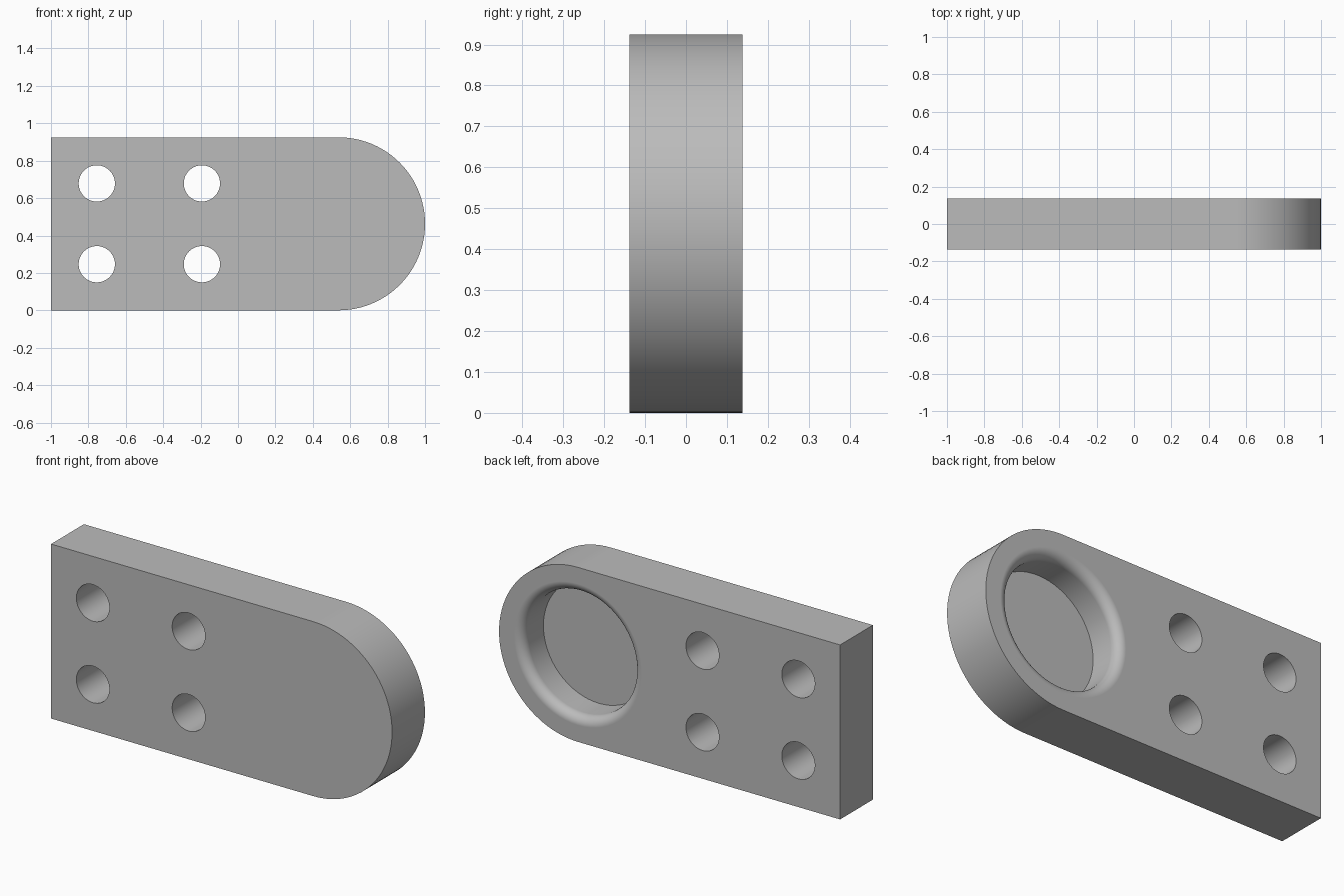
import bpy, bmesh, math
from mathutils import Matrix, Vector

cube = bpy.data.objects.get("Cube")
if cube:
    bpy.data.objects.remove(cube, do_unlink=True)

HALF_T = 0.1375            # half the plate thickness
R = 0.4625                 # radius of the rounded end
CX = 1 - R                 # centre of the rounded end and pocket
POCKET_R, POCKET_D, LIP = 0.325, 0.175, 0.05
HOLE_R = 0.097

grey = bpy.data.materials.new("plain_grey")
grey.use_nodes = True
colour = (0.5, 0.5, 0.5, 1)
grey.diffuse_color = colour
grey.node_tree.nodes["Principled BSDF"].inputs["Base Color"].default_value = colour


def make_object(name, bm):
    bmesh.ops.recalc_face_normals(bm, faces=bm.faces)
    mesh = bpy.data.meshes.new(name)
    bm.to_mesh(mesh)
    bm.free()
    mesh.materials.append(grey)
    obj = bpy.data.objects.new(name, mesh)
    bpy.context.collection.objects.link(obj)
    return obj


def cut(target, cutter):
    mod = target.modifiers.new("cut", 'BOOLEAN')
    mod.operation, mod.solver, mod.object = 'DIFFERENCE', 'EXACT', cutter
    bpy.context.view_layer.objects.active = target
    bpy.ops.object.modifier_apply(modifier=mod.name)
    bpy.data.objects.remove(cutter, do_unlink=True)


# Plate: straight bar with one fully rounded end
bm = bmesh.new()
steps = 48
outline = [(-1, 2 * R), (-1, 0)]
for i in range(steps + 1):
    a = math.pi * (i / steps - 0.5)
    outline.append((CX + R * math.cos(a), R + R * math.sin(a)))
face = bm.faces.new([bm.verts.new((x, -HALF_T, z)) for x, z in outline])
side = bmesh.ops.extrude_face_region(bm, geom=[face])["geom"]
bmesh.ops.translate(bm, vec=(0, 2 * HALF_T, 0),
                    verts=[v for v in side if isinstance(v, bmesh.types.BMVert)])
plate = make_object("mounting_plate", bm)

# Four through holes
for x in (-0.755, -0.193):
    for dz in (-0.216, 0.216):
        bm = bmesh.new()
        bmesh.ops.create_cone(
            bm, cap_ends=True, segments=48, radius1=HOLE_R, radius2=HOLE_R, depth=1,
            matrix=Matrix.Translation((x, 0, R + dz)) @ Matrix.Rotation(math.pi / 2, 4, 'X'))
        cut(plate, make_object("hole_cutter", bm))

# Blind round pocket in the back with a rounded lip, revolved from a profile
floor = HALF_T - POCKET_D
profile = [(0, floor), (POCKET_R, floor)]
for i in range(9):
    a = math.pi / 2 * i / 8
    profile.append((POCKET_R + LIP * (1 - math.cos(a)), HALF_T - LIP * (1 - math.sin(a))))
profile += [(POCKET_R + LIP, HALF_T + 0.1), (0, HALF_T + 0.1)]
bm = bmesh.new()
verts = [bm.verts.new((CX + r, y, R)) for r, y in profile]
edges = [bm.edges.new(pair) for pair in zip(verts, verts[1:])]
bmesh.ops.spin(bm, geom=verts + edges, cent=(CX, 0, R), axis=(0, 1, 0),
               angle=2 * math.pi, steps=64)
bmesh.ops.remove_doubles(bm, verts=bm.verts, dist=0.0005)
cut(plate, make_object("pocket_cutter", bm))

# Smooth curved walls, keep flat faces flat
bpy.ops.object.select_all(action='DESELECT')
plate.select_set(True)
bpy.context.view_layer.objects.active = plate
bpy.ops.object.shade_smooth_by_angle(angle=math.radians(30))
weighted = plate.modifiers.new("flat_faces", 'WEIGHTED_NORMAL')
weighted.keep_sharp = True
